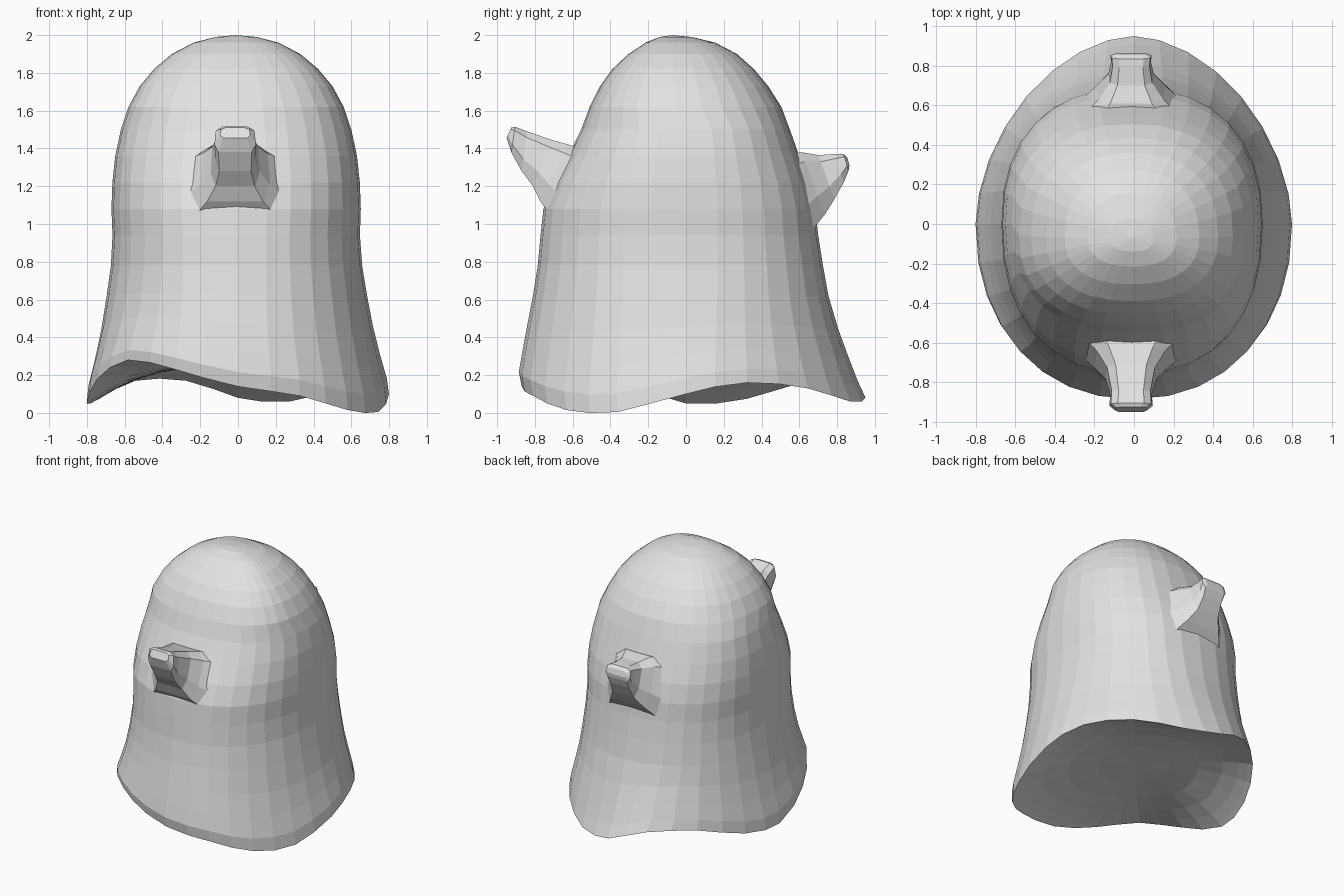
import bpy, bmesh, math

if "Cube" in bpy.data.objects:
    bpy.data.objects.remove(bpy.data.objects["Cube"])

SEGS = 32
sheet = bpy.data.materials.new("pale_grey_cloth")
sheet.diffuse_color = (0.76, 0.76, 0.76, 1)
sheet.use_nodes = True
sheet.node_tree.nodes["Principled BSDF"].inputs["Base Color"].default_value = sheet.diffuse_color


def loft(name, rings, start_tip=None, end_tip=None):
    """Skin a list of closed rings; close each end with a face or a fan to a tip."""
    bm = bmesh.new()
    loops = [[bm.verts.new(p) for p in ring] for ring in rings]
    n = len(rings[0])
    for a, b in zip(loops, loops[1:]):
        for i in range(n):
            j = (i + 1) % n
            bm.faces.new((a[i], a[j], b[j], b[i]))
    for loop, tip in ((loops[0][::-1], start_tip), (loops[-1], end_tip)):
        if tip:
            v = bm.verts.new(tip)
            for i in range(n):
                bm.faces.new((loop[i], loop[(i + 1) % n], v))
        else:
            bm.faces.new(loop)
    bmesh.ops.recalc_face_normals(bm, faces=bm.faces)
    mesh = bpy.data.meshes.new(name)
    bm.to_mesh(mesh)
    bm.free()
    mesh.materials.append(sheet)
    obj = bpy.data.objects.new(name, mesh)
    bpy.context.collection.objects.link(obj)
    return obj


# Wavy hem height every 22.5 degrees, starting at +x and turning towards the back
HEM = [.10, .16, .13, .06, .08, .17, .17, .075,
       .05, .18, .28, .23, .14, .09, .015, .005]


def hem(i):
    k = i // 2
    a, b, c, d = (HEM[(k + o) % 16] for o in (-1, 0, 1, 2))
    return b if i % 2 == 0 else (9 * (b + c) - a - d) / 16


def spow(v, e):
    return math.copysign(abs(v) ** e, v)


# Draped body: height, half width, front y, back y
PROFILE = [
    (.12, .80, -.87, .95), (.20, .79, -.885, .91), (.32, .755, -.865, .86),
    (.46, .72, -.84, .805), (.62, .69, -.81, .755), (.78, .665, -.785, .725),
    (.94, .655, -.77, .70), (1.08, .66, -.755, .685), (1.22, .655, -.70, .65),
    (1.36, .64, -.625, .60), (1.50, .61, -.555, .55), (1.62, .57, -.51, .505),
    (1.73, .51, -.455, .435), (1.82, .435, -.39, .36), (1.90, .34, -.305, .27),
    (1.96, .225, -.215, .155), (1.99, .11, -.14, .03),
]
rings = []
for z, hw, front, back in PROFILE:
    sway = max(0, 1 - (z - .12) / .6) ** 1.3
    ring = []
    for i in range(SEGS):
        t = math.tau * i / SEGS
        # boxy plan towards the top, more pointed plan at the back of the hem
        e = .92 - .07 * min(1, max(0, (z - .5) / .7))
        e += .2 * sway if math.sin(t) > 0 else 0
        c, s = spow(math.cos(t), e), spow(math.sin(t), e)
        cy = -.07 * min(1, z / 1.9) if z > 1.5 else 0
        y = cy + (back - cy) * s if s > 0 else cy + (cy - front) * s
        ring.append((hw * c - .01 * min(1, z), y, z + sway * (hem(i) - .12)))
    rings.append(ring)

# Shallow hollow underside: rises from the hem and evens out at the middle
MID = .25
under = []
for r in (.3, .55, .75, .88, .96):
    under.append([(x * r, y * r, MID + (z - MID) * r ** 3) for x, y, z in rings[0]])
loft("ghost_sheet_body", under + rings, (0, 0, MID), (-.01, -.07, 2.0))


def arm(name, sections):
    """Stubby arm from sections: half width, top y, top z, bottom y, bottom z."""
    outline = [(.6, 0), (.93, .15), (1, .7), (.8, 1),
               (-.8, 1), (-1, .7), (-.93, .15), (-.6, 0)]
    loft(name, [[(-.015 + hw * u, ty + (by - ty) * v, tz + (bz - tz) * v)
                 for u, v in outline] for hw, ty, tz, by, bz in sections])


# Raised arm poking forward, flaring into the body
arm("front_arm", [
    (.25, -.55, 1.40, -.725, 1.06), (.185, -.62, 1.42, -.772, 1.12),
    (.13, -.71, 1.445, -.81, 1.20), (.105, -.84, 1.49, -.87, 1.28),
    (.11, -.905, 1.515, -.925, 1.38), (.08, -.925, 1.51, -.95, 1.455)])

# Lower arm poking backward, flaring into the body
arm("back_arm", [
    (.25, .54, 1.37, .67, .97), (.175, .61, 1.38, .735, 1.05),
    (.115, .70, 1.365, .785, 1.13), (.10, .79, 1.37, .835, 1.22),
    (.105, .835, 1.37, .86, 1.28), (.08, .855, 1.35, .865, 1.31)])
